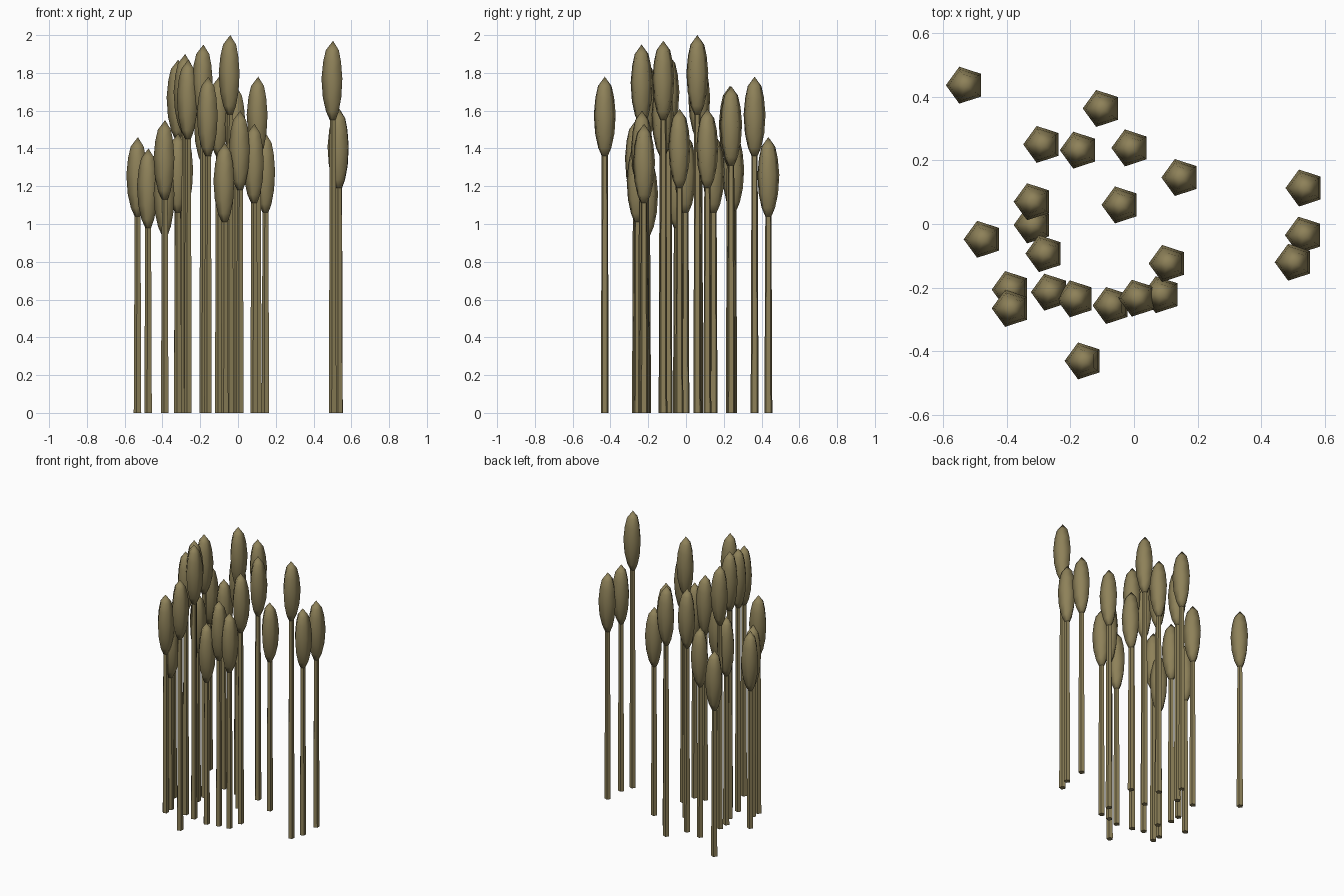
import bpy, bmesh
from math import cos, sin, pi

if "Cube" in bpy.data.objects:
    bpy.data.objects.remove(bpy.data.objects["Cube"])

SIDES = 5
HEAD_LEN = 0.42

mat = bpy.data.materials.new("reed_brown")
mat.diffuse_color = (0.27, 0.22, 0.10, 1)
mat.use_nodes = True
mat.node_tree.nodes["Principled BSDF"].inputs["Base Color"].default_value = mat.diffuse_color

# x, y and tip height of every reed
REEDS = [
    (-0.53, 0.436, 1.46), (-0.10, 0.363, 1.78), (-0.287, 0.25, 1.49),
    (-0.172, 0.232, 1.73), (-0.01, 0.239, 1.73), (0.147, 0.146, 1.48),
    (-0.041, 0.06, 2.0), (-0.317, 0.07, 1.87), (-0.317, -0.003, 1.48),
    (-0.28, -0.093, 1.90), (-0.474, -0.048, 1.40), (-0.386, -0.206, 1.36),
    (-0.386, -0.265, 1.55), (-0.263, -0.214, 1.87), (-0.183, -0.235, 1.95),
    (-0.069, -0.256, 1.43), (0.012, -0.233, 1.60), (0.087, -0.222, 1.53),
    (0.107, -0.124, 1.78), (-0.157, -0.43, 1.78), (0.537, 0.113, 1.61),
    (0.535, -0.035, 1.61), (0.503, -0.12, 1.97),
]

# Head profile: radius, distance below the tip
HEAD = [(0.017, 0.42), (0.037, 0.375), (0.054, 0.30), (0.061, 0.20),
        (0.052, 0.11), (0.038, 0.05), (0.0, 0.0)]


def lathe(name, profile, x, y):
    """Five-sided turned solid; a zero radius closes to a point."""
    bm = bmesh.new()
    rings = []
    for r, z in profile:
        if r == 0:
            rings.append([bm.verts.new((0, 0, z))] * SIDES)
        else:
            rings.append([bm.verts.new((r * cos(pi + 2 * pi * i / SIDES),
                                        r * sin(pi + 2 * pi * i / SIDES), z))
                          for i in range(SIDES)])
    for a, b in zip(rings, rings[1:]):
        for i in range(SIDES):
            j = (i + 1) % SIDES
            bm.faces.new(list(dict.fromkeys((a[i], a[j], b[j], b[i]))))
    for ring in (rings[0], rings[-1]):
        if len(set(ring)) == SIDES:
            bm.faces.new(ring)
    bmesh.ops.recalc_face_normals(bm, faces=bm.faces)
    me = bpy.data.meshes.new(name)
    bm.to_mesh(me)
    bm.free()
    me.materials.append(mat)
    ob = bpy.data.objects.new(name, me)
    ob.location = (x, y, 0)
    bpy.context.collection.objects.link(ob)
    return ob


for n, (x, y, top) in enumerate(REEDS, 1):
    neck = top - HEAD_LEN
    # Tapered stem
    lathe(f"stem_{n}", [(0.022, 0), (0.017, neck + 0.01)], x, y)
    # Seed head, smooth shaded
    head = lathe(f"seed_head_{n}", [(r, top - d) for r, d in HEAD], x, y)
    head.data.shade_smooth()
